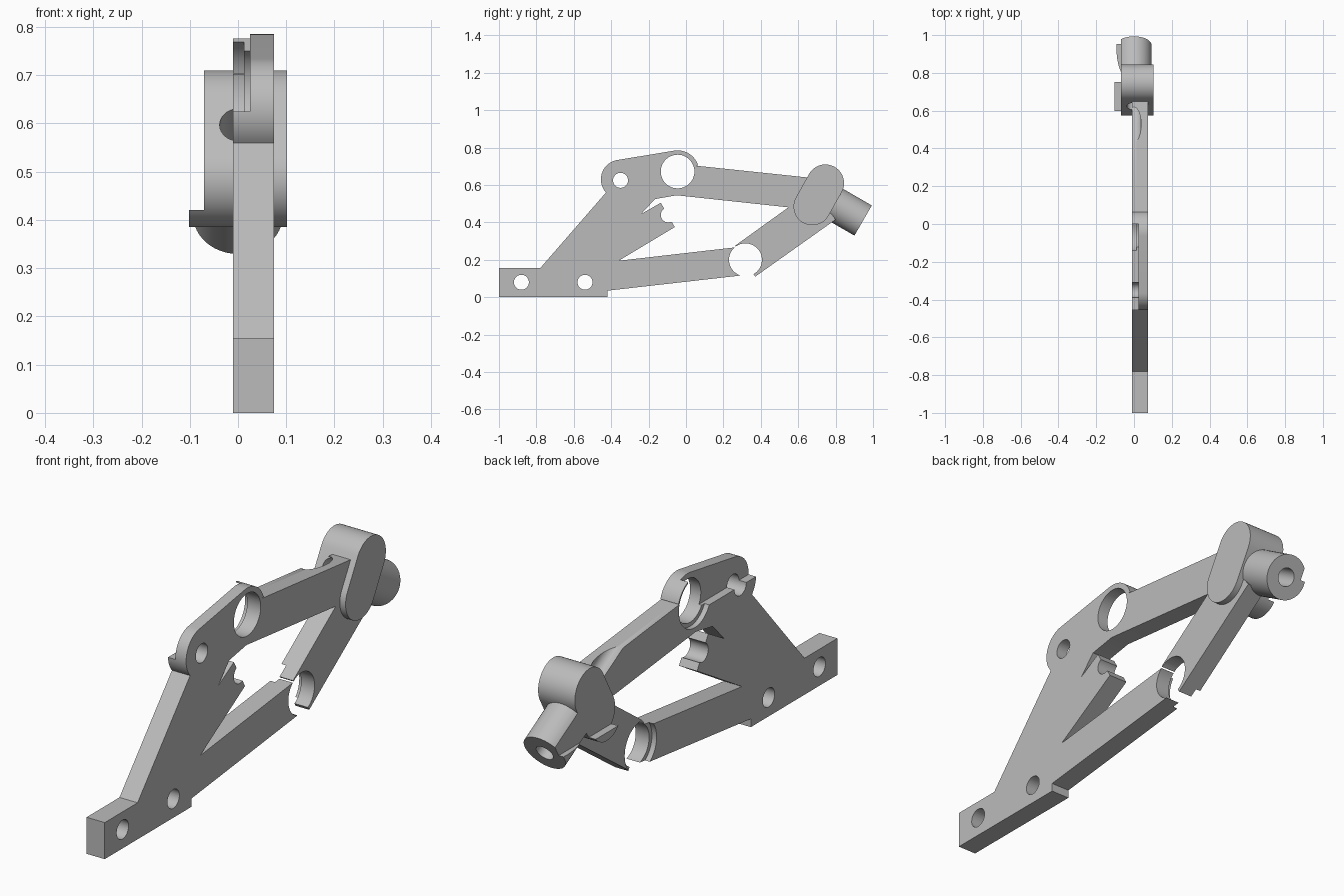
import bpy, bmesh, math
from mathutils import Matrix, Vector

default = bpy.data.objects.get("Cube")
if default:
    bpy.data.objects.remove(default)

grey = bpy.data.materials.new("plain_grey")
grey.use_nodes = True
grey.diffuse_color = (0.5, 0.5, 0.5, 1)
grey.node_tree.nodes["Principled BSDF"].inputs["Base Color"].default_value = (0.5, 0.5, 0.5, 1)

PLATE = (-0.01, 0.075)   # plate thickness along x
AXIS = Vector((0, 0.866, -0.5))   # direction of the tube
TUBE_END = Vector((0, 0.947, 0.41))


def add(name, bm):
    bmesh.ops.recalc_face_normals(bm, faces=bm.faces)
    mesh = bpy.data.meshes.new(name)
    bm.to_mesh(mesh)
    bm.free()
    mesh.materials.append(grey)
    obj = bpy.data.objects.new(name, mesh)
    bpy.context.collection.objects.link(obj)
    return obj


def slab(name, outline, x0, x1):
    """Extrude a side-on (y, z) outline from x0 to x1."""
    bm = bmesh.new()
    face = bm.faces.new([bm.verts.new((x0, y, z)) for y, z in outline])
    ext = bmesh.ops.extrude_face_region(bm, geom=[face])
    bmesh.ops.translate(bm, vec=(x1 - x0, 0, 0),
                        verts=[v for v in ext["geom"] if isinstance(v, bmesh.types.BMVert)])
    return add(name, bm)


def arc(cy, cz, r, start, end, n=24):
    angles = [math.radians(start + (end - start) * i / n) for i in range(n + 1)]
    return [(cy + r * math.cos(a), cz + r * math.sin(a)) for a in angles]


def disc(name, cy, cz, r, x0, x1):
    return slab(name, arc(cy, cz, r, 0, 360, 48)[:-1], x0, x1)


def rod(name, r, length, beyond=0):
    """Cylinder along the tube axis, running back from the tube's end."""
    bm = bmesh.new()
    bmesh.ops.create_cone(bm, cap_ends=True, segments=48, radius1=r, radius2=r, depth=length + beyond)
    mid = TUBE_END + AXIS * (beyond - length) / 2
    bm.transform(Matrix.Translation(mid) @ AXIS.to_track_quat("Z", "Y").to_matrix().to_4x4())
    return add(name, bm)


def block(name, x, y, z):
    return slab(name, [(y[0], z[0]), (y[1], z[0]), (y[1], z[1]), (y[0], z[1])], *x)


def combine(target, other, operation):
    mod = target.modifiers.new("bool", "BOOLEAN")
    mod.operation = operation
    mod.solver = "EXACT"
    mod.object = other
    other.hide_render = True
    graph = bpy.context.evaluated_depsgraph_get()
    result = bpy.data.meshes.new_from_object(target.evaluated_get(graph))
    target.modifiers.clear()
    target.data = result
    bpy.data.objects.remove(other)


# Main plate: foot, slanted strut, lower arm, hook, upper arm and rounded lobe
outline = [(-1, 0), (-0.42, 0), (-0.42, 0.035), (0.31, 0.118), (0.31, 0.272),
           (-0.36, 0.195), (-0.06, 0.375), (-0.135, 0.505), (-0.24, 0.445),
           (-0.165, 0.525), (-0.05, 0.545), (0.6, 0.475), (0.7, 0.55), (0.7, 0.635), (0.055, 0.703)]
outline += arc(-0.045, 0.67, 0.115, 18, 98)
outline += arc(-0.35, 0.63, 0.105, 98, 222)
outline += [(-0.78, 0.155), (-1, 0.155)]
frame = slab("bracket_frame", outline, *PLATE)

# Thinned lobe, counterbores and pin holes
combine(frame, block("lobe_step", (-0.1, 0.025), (-0.6, 0.0), (0.625, 0.9)), "DIFFERENCE")
for y, z, r in [(-0.88, 0.08, 0.04), (-0.54, 0.08, 0.04), (-0.35, 0.625, 0.04),
                (-0.045, 0.672, 0.09), (0.318, 0.2, 0.088), (-0.095, 0.44, 0.04)]:
    combine(frame, disc("hole", y, z, r, -0.2, 0.2), "DIFFERENCE")
for y, z in [(-0.045, 0.672), (0.318, 0.2)]:
    combine(frame, disc("counterbore", y, z, 0.107, -0.2, 0.012), "DIFFERENCE")

# Diagonal link
link = slab("diagonal_link", [(0.262, 0.275), (0.37, 0.11), (0.8, 0.415), (0.7, 0.55), (0.64, 0.547)], *PLATE)
combine(link, disc("hole", 0.318, 0.2, 0.088, -0.2, 0.2), "DIFFERENCE")
combine(link, disc("counterbore", 0.318, 0.2, 0.107, -0.2, 0.012), "DIFFERENCE")

# Oblong end block with the angled tube
end_block = slab("end_block", arc(0.745, 0.61, 0.1, -30, 150) + arc(0.675, 0.485, 0.1, 150, 330), -0.102, 0.102)
combine(end_block, rod("tube", 0.093, 0.26), "UNION")
combine(end_block, block("side_step", (-0.3, -0.07), (0.3, 1.2), (0.42, 0.9)), "DIFFERENCE")

# Bore running through the tube, block and arm
for part in (frame, link, end_block):
    combine(part, rod("bore", 0.038, 0.7, 0.1), "DIFFERENCE")

bpy.ops.object.select_all(action="DESELECT")
for part in (frame, link, end_block):
    part.select_set(True)
bpy.context.view_layer.objects.active = frame
bpy.ops.object.shade_smooth_by_angle(angle=math.radians(30))
